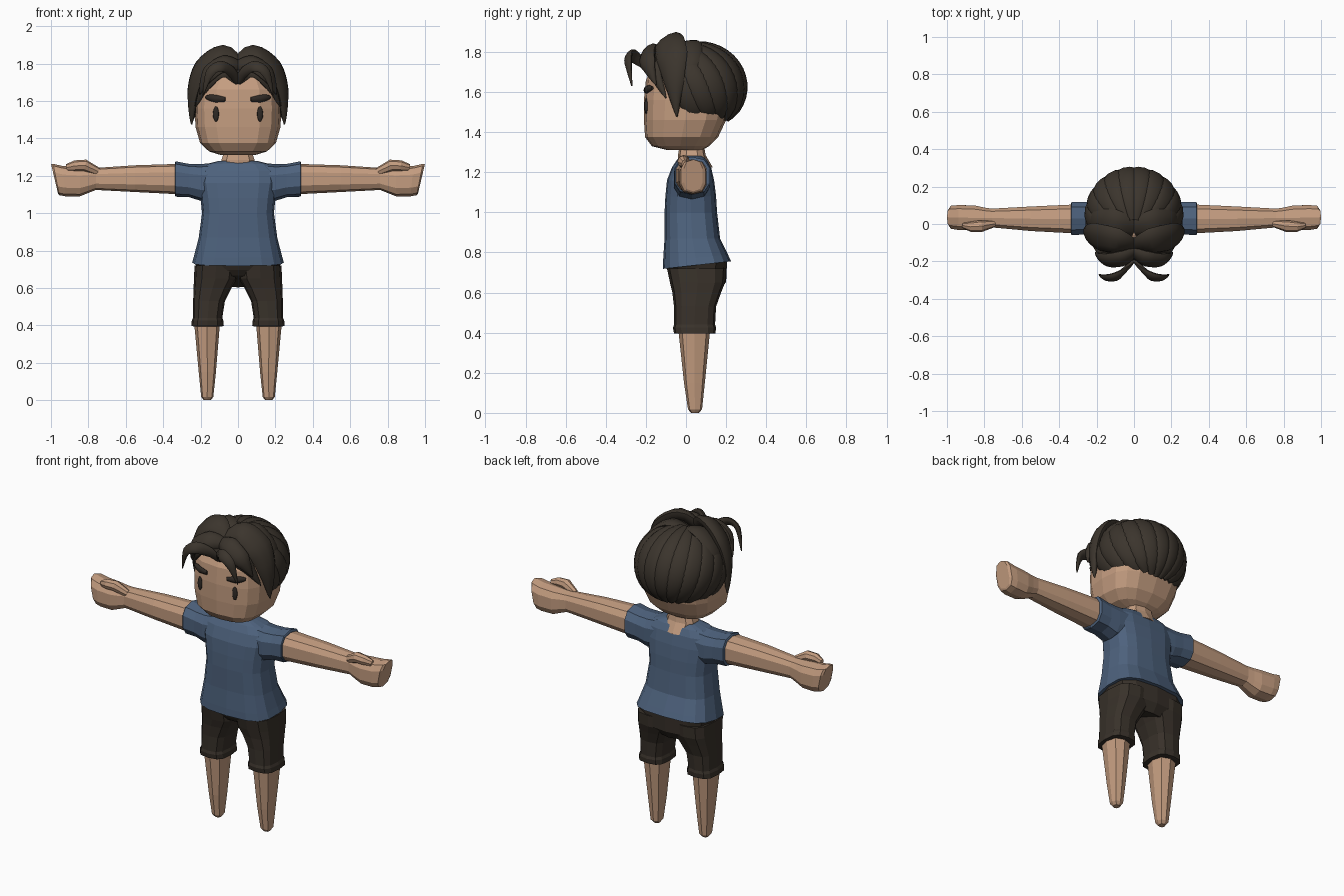
import bpy, bmesh, math
from mathutils import Vector


def material(name, rgb):
    m = bpy.data.materials.new(name)
    m.diffuse_color = (*rgb, 1)
    return m


SKIN = material("skin", (0.55, 0.335, 0.215))
SHIRT = material("shirt_blue", (0.075, 0.122, 0.205))
SHORTS = material("shorts_brown", (0.040, 0.031, 0.023))
HAIR = material("hair_brown", (0.044, 0.035, 0.026))
DARK = material("face_dark", (0.028, 0.022, 0.018))


def ring(axis, t, a0, a1, b0, b1, n=8, p=2.6, tilt=0.0):
    """Rounded-box section; a, b span (x, y) for axis z and (y, z) for axis x."""
    pts = []
    for i in range(n):
        w = 2 * math.pi * i / n
        s, c = math.sin(w), -math.cos(w)
        a = (a0 + a1) / 2 + (a1 - a0) / 2 * math.copysign(abs(s) ** (2 / p), s)
        db = (b1 - b0) / 2 * math.copysign(abs(c) ** (2 / p), c)
        b, u = (b0 + b1) / 2 + db, t + tilt * db
        pts.append(Vector((a, b, u)) if axis == "z" else Vector((u, a, b)))
    return pts


def loft(bm, rings, side=1):
    """Skin a list of equal rings, close both ends, mirror in x when side is -1."""
    rows = [[bm.verts.new((v.x * side, v.y, v.z)) for v in r] for r in rings]
    n = len(rows[0])
    for r0, r1 in zip(rows, rows[1:]):
        for i in range(n):
            j = (i + 1) % n
            bm.faces.new((r0[i], r0[j], r1[j], r1[i]))
    bm.faces.new(rows[0])
    bm.faces.new(rows[-1])


def finish(bm, name, mat, smooth=None):
    bmesh.ops.recalc_face_normals(bm, faces=bm.faces[:])
    me = bpy.data.meshes.new(name)
    bm.to_mesh(me)
    bm.free()
    me.materials.append(mat)
    ob = bpy.data.objects.new(name, me)
    bpy.context.collection.objects.link(ob)
    if smooth:
        bpy.ops.object.select_all(action="DESELECT")
        ob.select_set(True)
        bpy.context.view_layer.objects.active = ob
        bpy.ops.object.shade_smooth_by_angle(angle=math.radians(smooth))
    return ob


def body(name, mat, axis, rows, n=8, p=2.6, sides=(1,), smooth=None):
    """One lofted body part per side; rows are (t, a0, a1, b0, b1[, tilt])."""
    for s in sides:
        bm = bmesh.new()
        loft(bm, [ring(axis, *r[:5], n, p, r[5] if len(r) > 5 else 0) for r in rows], s)
        label = name if len(sides) == 1 else ("left_" if s > 0 else "right_") + name
        finish(bm, label, mat, smooth)


CENTRE = Vector((0, 0.045, 1.62))


def strand_rings(path, widths, thick, steps=4, n=10, up=None):
    """Flattened tapering tube along a smooth path, facing away from the head centre."""
    P = [Vector(p) for p in path]
    pts, ws = [], []
    for i in range(len(P) - 1):
        a, b, c, d = P[max(i - 1, 0)], P[i], P[i + 1], P[min(i + 2, len(P) - 1)]
        for k in range(steps + (i == len(P) - 2)):
            t = k / steps
            pts.append(0.5 * (2 * b + (c - a) * t + (2 * a - 5 * b + 4 * c - d) * t * t
                              + (3 * b - a - 3 * c + d) * t ** 3))
            ws.append(widths[i] * (1 - t) + widths[i + 1] * t)
    top, rings = max(widths), []
    for i, (q, w) in enumerate(zip(pts, ws)):
        tan = (pts[min(i + 1, len(pts) - 1)] - pts[max(i - 1, 0)]).normalized()
        out = Vector(up) if up else q - CENTRE
        wide = tan.cross(out).normalized()
        out = wide.cross(tan).normalized()
        w = max(w, 0.002)
        h = thick * (w / top) ** 0.6
        rings.append([q + wide * w * math.cos(2 * math.pi * j / n)
                      + out * h * math.sin(2 * math.pi * j / n) for j in range(n)])
    return rings


BOTH = (1, -1)

# Legs and shorts
body("leg", SKIN, "z", [
    (0.0, 0.145, 0.183, 0.025, 0.065), (0.018, 0.132, 0.197, 0.01, 0.08),
    (0.15, 0.118, 0.21, -0.01, 0.094), (0.43, 0.095, 0.236, -0.04, 0.122)], sides=BOTH)
body("shorts_leg", SHORTS, "z", [
    (0.395, 0.085, 0.24, -0.05, 0.138), (0.397, 0.076, 0.25, -0.06, 0.147),
    (0.425, 0.078, 0.247, -0.065, 0.15), (0.44, 0.084, 0.24, -0.06, 0.145),
    (0.53, 0.07, 0.24, -0.06, 0.15), (0.60, 0.035, 0.237, -0.068, 0.175),
    (0.65, 0.004, 0.236, -0.08, 0.195), (0.72, 0.004, 0.232, -0.095, 0.20)],
    n=12, p=3, sides=BOTH)
body("shorts_seat", SHORTS, "z", [
    (0.635, -0.10, 0.10, -0.06, 0.165, -0.28), (0.675, -0.21, 0.21, -0.085, 0.2, -0.15),
    (0.74, -0.232, 0.232, -0.10, 0.205, 0.1)], n=12, p=3)

# Shirt
body("shirt", SHIRT, "z", [
    (0.738, -0.225, 0.225, -0.10, 0.205, 0.11), (0.737, -0.245, 0.245, -0.115, 0.225, 0.11),
    (0.775, -0.234, 0.234, -0.114, 0.21, 0.08), (0.87, -0.21, 0.21, -0.107, 0.17),
    (1.0, -0.192, 0.192, -0.107, 0.155), (1.08, -0.2, 0.2, -0.103, 0.15),
    (1.16, -0.215, 0.215, -0.095, 0.14), (1.225, -0.215, 0.215, -0.07, 0.125),
    (1.262, -0.17, 0.17, -0.045, 0.105), (1.28, -0.10, 0.10, -0.025, 0.085)], n=16, p=3)
body("sleeve", SHIRT, "x", [
    (0.10, -0.06, 0.12, 1.06, 1.272), (0.20, -0.064, 0.122, 1.066, 1.262),
    (0.26, -0.06, 0.12, 1.085, 1.263), (0.333, -0.062, 0.122, 1.088, 1.277),
    (0.337, -0.058, 0.112, 1.094, 1.27)], n=10, sides=BOTH)

# Arms with fists, then thumbs
body("arm", SKIN, "x", [
    (0.30, -0.054, 0.108, 1.10, 1.264), (0.55, -0.04, 0.096, 1.113, 1.256),
    (0.76, -0.02, 0.084, 1.124, 1.242), (0.80, -0.028, 0.09, 1.108, 1.243),
    (0.845, -0.035, 0.10, 1.09, 1.246), (0.93, -0.035, 0.104, 1.09, 1.252, 0.1),
    (0.972, -0.028, 0.10, 1.096, 1.264, 0.2), (0.981, -0.012, 0.085, 1.105, 1.264, 0.235)],
    n=10, p=2.8, sides=BOTH)
for s in BOTH:
    bm = bmesh.new()
    loft(bm, strand_rings([(0.75, 0.0, 1.222), (0.82, -0.012, 1.255), (0.87, -0.015, 1.253),
                           (0.915, -0.008, 1.243)], [0.018, 0.032, 0.028, 0.014], 0.032,
                          steps=1, n=8, up=(0, 0, 1)), s)
    finish(bm, ("left" if s > 0 else "right") + "_thumb", SKIN)

# Neck and head
body("neck", SKIN, "z", [
    (1.225, -0.08, 0.08, -0.04, 0.133), (1.285, -0.092, 0.092, -0.04, 0.098),
    (1.345, -0.07, 0.07, -0.03, 0.088)], n=10)
body("head", SKIN, "z", [
    (1.31, -0.09, 0.09, -0.09, 0.08), (1.33, -0.155, 0.155, -0.17, 0.115),
    (1.375, -0.203, 0.203, -0.204, 0.16), (1.46, -0.227, 0.227, -0.21, 0.2),
    (1.56, -0.232, 0.232, -0.21, 0.22), (1.66, -0.226, 0.226, -0.2, 0.22),
    (1.75, -0.17, 0.17, -0.155, 0.19), (1.80, -0.09, 0.09, -0.06, 0.11)], n=16, p=2.8)

# Eyes and eyebrows
for s in BOTH:
    side = "left" if s > 0 else "right"
    bm = bmesh.new()
    bmesh.ops.create_uvsphere(bm, u_segments=12, v_segments=8, radius=1)
    for v in bm.verts:
        v.co = (s * (0.118 + 0.016 * v.co.x), -0.199 + 0.008 * v.co.y + 0.08 * 0.016 * v.co.x,
                1.53 + 0.041 * v.co.z)
    finish(bm, side + "_eye", DARK, 60)
    bm = bmesh.new()
    loft(bm, strand_rings([(0.068, -0.203, 1.608), (0.118, -0.196, 1.612),
                           (0.15, -0.182, 1.618), (0.172, -0.168, 1.62)],
                          [0.012, 0.02, 0.017, 0.008], 0.012, steps=2, n=8, up=(0, -1, 0)), s)
    finish(bm, side + "_eyebrow", DARK, 60)

# Back hair: overlapping strands sweeping from the crown to the nape
down, back, across = Vector((0, 0.4, -0.917)), Vector((0, 0.917, 0.4)), Vector((1, 0, 0))
bm = bmesh.new()
COUNT, SPAN = 12, 105
for k in range(COUNT):
    f = -1 + 2 * k / (COUNT - 1)
    u = math.radians(SPAN * f)
    end = 162 - 28 * abs(f) ** 1.5
    path, widths = [], []
    for i in range(9):
        th = math.radians(18 + (end - 18) * i / 8)
        d = -down * math.cos(th) + math.sin(th) * (back * math.cos(u) + across * math.sin(u))
        path.append(CENTRE + Vector((d.x * 0.236, d.y * 0.235, d.z * 0.215)))
        widths.append(0.058 * math.sin(th) + 0.006)
    widths[-1] *= 0.6
    loft(bm, strand_rings(path, widths, 0.03, steps=2))
finish(bm, "back_hair", HAIR, 50)

# Front hair: parted locks, mirrored about the parting
LOCKS = {
    "side_lock": ([(0, -0.12, 1.79), (0.09, -0.09, 1.847), (0.19, -0.07, 1.775),
                   (0.238, -0.06, 1.65), (0.248, -0.045, 1.475)],
                  [0.04, 0.08, 0.085, 0.055, 0], 0.036),
    "crown_lock": ([(0, -0.02, 1.80), (0.1, 0.0, 1.825), (0.2, 0.01, 1.74), (0.245, 0.01, 1.59)],
                   [0.05, 0.08, 0.07, 0], 0.03),
    "fringe_lock": ([(0, -0.15, 1.79), (0.07, -0.185, 1.80), (0.155, -0.19, 1.745),
                     (0.205, -0.15, 1.635)], [0.035, 0.055, 0.05, 0], 0.028),
    "inner_fringe": ([(0, -0.175, 1.72), (0.07, -0.185, 1.765), (0.155, -0.165, 1.715),
                      (0.225, -0.10, 1.57)], [0.035, 0.045, 0.048, 0], 0.024),
    "loose_curl": ([(0, -0.18, 1.70), (0.035, -0.23, 1.755), (0.09, -0.278, 1.785),
                    (0.15, -0.288, 1.75), (0.187, -0.27, 1.63)],
                   [0.018, 0.03, 0.034, 0.028, 0], 0.016),
}
for name, (path, widths, thick) in LOCKS.items():
    for s in BOTH:
        bm = bmesh.new()
        loft(bm, strand_rings(path, widths, thick), s)
        finish(bm, ("left_" if s > 0 else "right_") + name, HAIR, 50)
